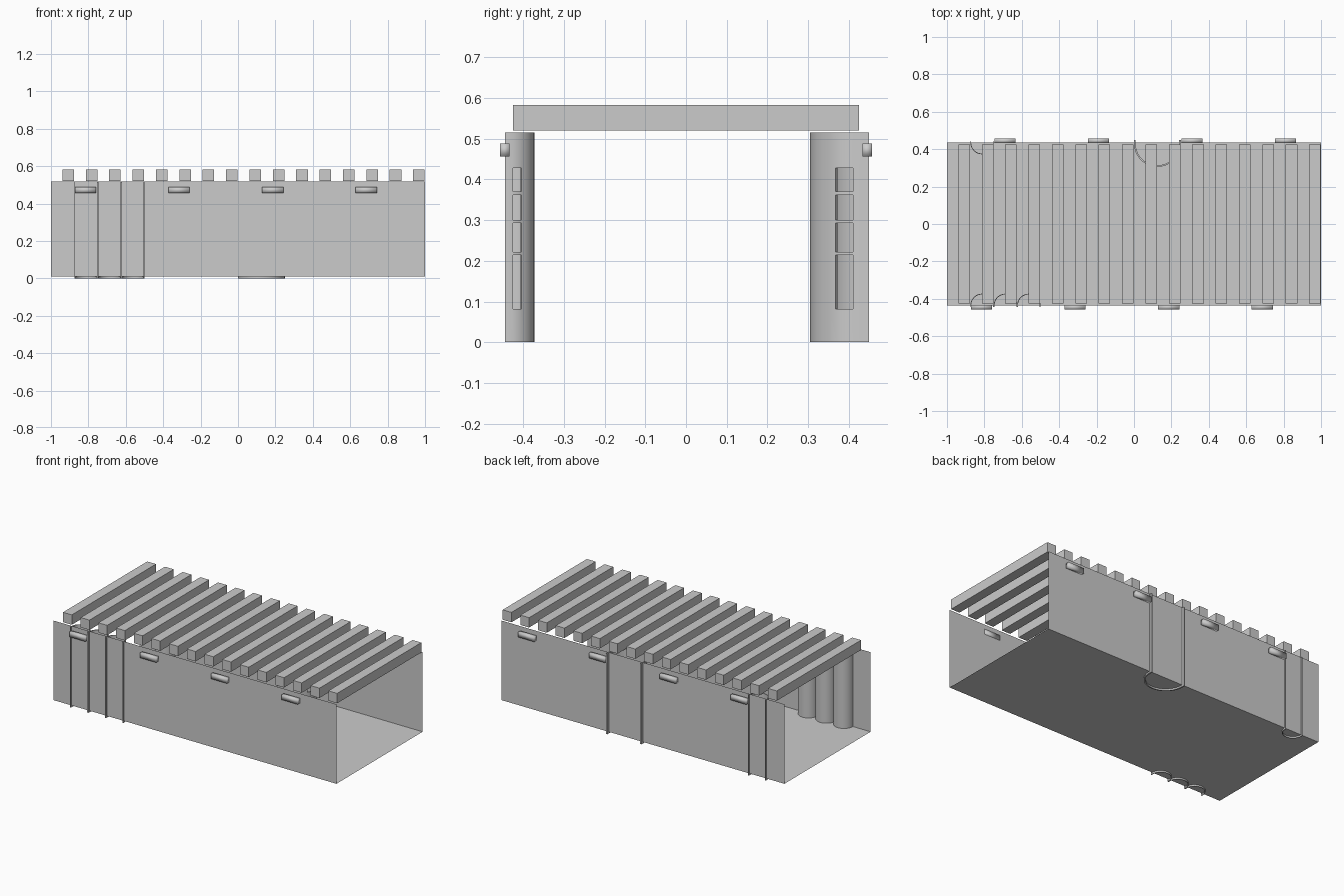
import bpy, bmesh
from math import sin, cos, radians

if "Cube" in bpy.data.objects:
    bpy.data.objects.remove(bpy.data.objects["Cube"])


def make_object(name, bm):
    mesh = bpy.data.meshes.new(name)
    bm.to_mesh(mesh)
    bm.free()
    ob = bpy.data.objects.new(name, mesh)
    bpy.context.collection.objects.link(ob)
    return ob


def box(name, lo, hi):
    bm = bmesh.new()
    bmesh.ops.create_cube(bm, size=1)
    for v in bm.verts:
        v.co = [a if c < 0 else b for c, a, b in zip(v.co, lo, hi)]
    return make_object(name, bm)


def grid_faces(bm, rows, skip=lambda i, j: False):
    for i in range(len(rows) - 1):
        for j in range(len(rows[0]) - 1):
            if not skip(i, j):
                bm.faces.new((rows[i][j], rows[i + 1][j],
                              rows[i + 1][j + 1], rows[i][j + 1]))


# Thin open-ended trough: front wall, floor, back wall
bm = bmesh.new()
profile = [(-0.435, 0.518), (-0.435, 0.01), (0.435, 0.01), (0.435, 0.518)]
grid_faces(bm, [[bm.verts.new((x, y, z)) for x in (-1, 1)] for y, z in profile])
make_object("trough", bm)

# Slats across the top
for i in range(16):
    x = -0.908 + i * 0.125
    box(f"slat_{i + 1}", (x - 0.031, -0.425, 0.52), (x + 0.031, 0.425, 0.583))

# Small blocks along the outside of both walls
for i in range(4):
    for name, x, ya, yb in (("front_block", -0.815, -0.457, -0.433),
                            ("back_block", -0.69, 0.433, 0.457)):
        x += i * 0.5
        ob = box(f"{name}_{i + 1}", (x - 0.057, ya, 0.456), (x + 0.057, yb, 0.488))
        ob.data.shade_smooth()

# Half-round hollow columns with four openings on their +x side
ANGLES = [0, 9, 16, 23, 30] + list(range(40, 181, 10))
LEVELS = [0, 0.082, 0.214, 0.222, 0.293, 0.300, 0.362, 0.370, 0.428, 0.515]


def column(name, x, y, r, side):
    """side is +1 when the column bulges toward +y."""
    outline = [(r, -0.16 * r)]
    outline += [(r * cos(radians(a)), r * sin(radians(a))) for a in ANGLES]
    outline += [(-r, -0.16 * r)]
    bm = bmesh.new()
    rows = [[bm.verts.new((x + px, y + side * py, z)) for z in LEVELS]
            for px, py in outline]
    # columns 2..4 of the outline and every second level are the openings
    grid_faces(bm, rows, lambda i, j: 2 <= i <= 4 and j % 2 == 1)
    bmesh.ops.recalc_face_normals(bm, faces=bm.faces)
    if side < 0:
        bm.normal_update()
    # make the normals point away from the column axis
    f = max(bm.faces, key=lambda f: side * f.calc_center_median().y)
    if f.normal.y * side < 0:
        bmesh.ops.reverse_faces(bm, faces=bm.faces)
    ob = make_object(name, bm)
    mod = ob.modifiers.new("thickness", "SOLIDIFY")
    mod.thickness = 0.07 * r
    mod.offset = -1
    bpy.ops.object.select_all(action="DESELECT")
    ob.select_set(True)
    bpy.context.view_layer.objects.active = ob
    bpy.ops.object.modifier_apply(modifier=mod.name)
    bpy.ops.object.shade_smooth_by_angle(angle=radians(30))


for i in range(3):
    column(f"front_column_{i + 1}", -0.8125 + i * 0.125, -0.435, 0.0625, 1)
column("back_small_column", -0.8125, 0.435, 0.0625, -1)
column("back_large_column", 0.125, 0.43, 0.125, -1)
